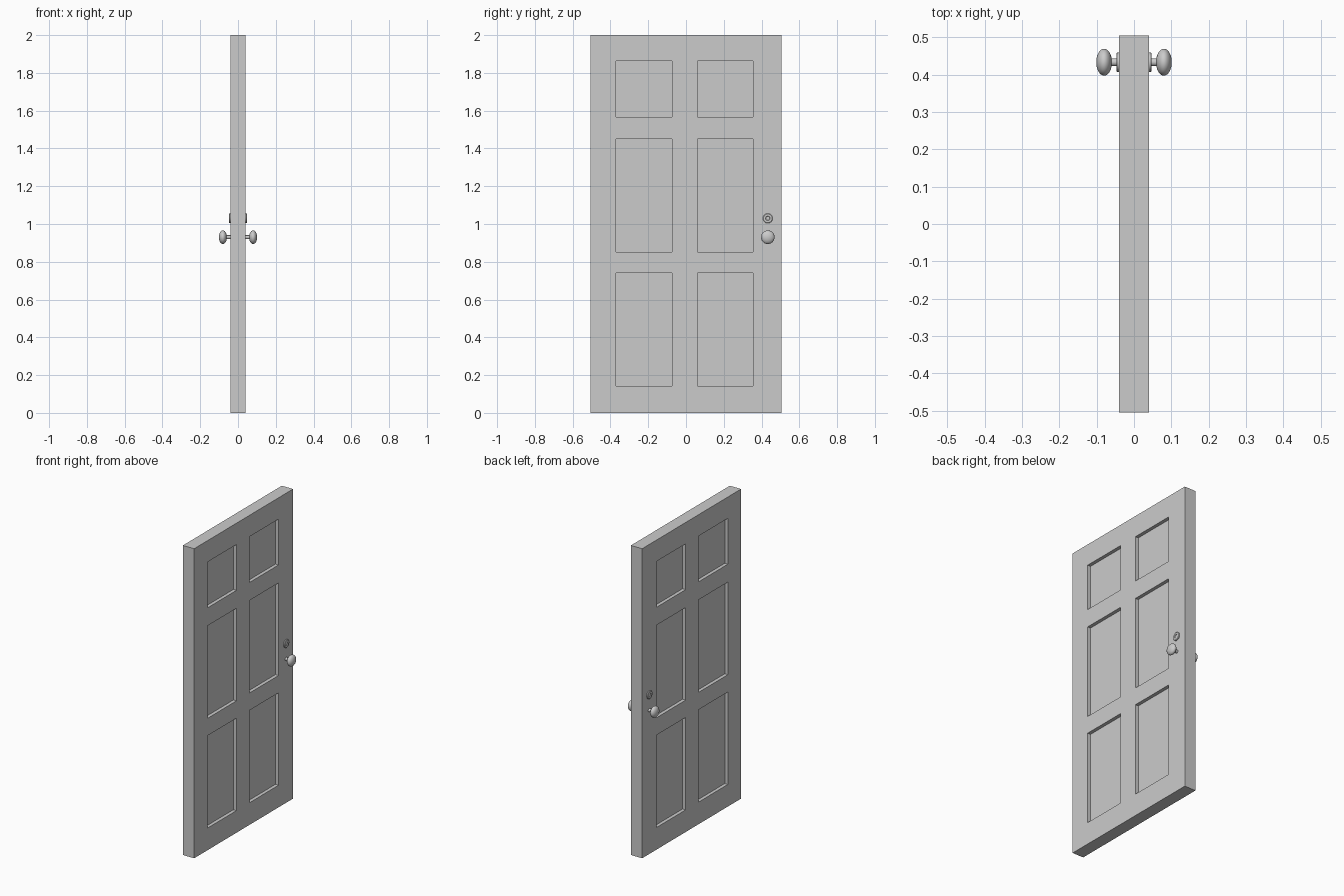
import bpy, bmesh, math
from mathutils import Vector

if "Cube" in bpy.data.objects:
    bpy.data.objects.remove(bpy.data.objects["Cube"])

HALF_T, HALF_W, HEIGHT, RECESS = 0.04, 0.505, 2.0, 0.022
COLS = [(-0.37, -0.073), (0.06, 0.356)]
ROWS = [(0.143, 0.74), (0.852, 1.45), (1.566, 1.862)]


def add_object(name, bm):
    bmesh.ops.recalc_face_normals(bm, faces=bm.faces[:])
    mesh = bpy.data.meshes.new(name)
    bm.to_mesh(mesh)
    bm.free()
    ob = bpy.data.objects.new(name, mesh)
    bpy.context.collection.objects.link(ob)
    return ob


def lathe(name, profile, y, z, side, steps=32):
    """Revolve (x, radius) points about an x-directed axis through y, z."""
    bm = bmesh.new()
    vs = [bm.verts.new((side * x, y + r, z)) for x, r in profile]
    es = [bm.edges.new(p) for p in zip(vs, vs[1:])]
    bmesh.ops.spin(bm, geom=vs + es, cent=(0, y, z), axis=(1, 0, 0),
                   angle=math.tau, steps=steps)
    bmesh.ops.remove_doubles(bm, verts=bm.verts[:], dist=1e-5)
    ob = add_object(name, bm)
    bpy.ops.object.select_all(action='DESELECT')
    ob.select_set(True)
    bpy.context.view_layer.objects.active = ob
    bpy.ops.object.shade_smooth_by_angle(angle=math.radians(35))
    return ob


# Door slab, cut along panel borders
bm = bmesh.new()
bmesh.ops.create_cube(bm, size=1)
for v in bm.verts:
    v.co = Vector((v.co.x * 2 * HALF_T, v.co.y * 2 * HALF_W, (v.co.z + 0.5) * HEIGHT))
cuts = [((0, y, 0), (0, 1, 0)) for c in COLS for y in c]
cuts += [((0, 0, z), (0, 0, 1)) for r in ROWS for z in r]
for co, no in cuts:
    bmesh.ops.bisect_plane(bm, geom=bm.verts[:] + bm.edges[:] + bm.faces[:],
                           plane_co=co, plane_no=no)


# Six sunken panels on each face
def is_panel(f):
    c = f.calc_center_median()
    return (abs(c.x) > HALF_T - 1e-4
            and any(a < c.y < b for a, b in COLS)
            and any(a < c.z < b for a, b in ROWS))


panels = [f for f in bm.faces if is_panel(f)]
for f in bmesh.ops.extrude_discrete_faces(bm, faces=panels)['faces']:
    shift = -math.copysign(RECESS, f.calc_center_median().x)
    for v in f.verts:
        v.co.x += shift
add_object("door_slab", bm)

# Knob with stem, and lock plate, on both sides
CX, RX, RR, STEM = 0.08, 0.021, 0.036, 0.0105
start = math.pi - math.asin(STEM / RR)
knob = [(0.038, STEM)]
for i in range(17):
    a = start * (1 - i / 16)
    knob.append((CX + RX * math.cos(a), RR * math.sin(a)))
lock = [(0.038, 0.026), (0.045, 0.026), (0.0475, 0.023), (0.0475, 0.012),
        (0.044, 0.010), (0.044, 0.0)]
for side, label in ((1, "right"), (-1, "left")):
    lathe("knob_" + label, knob, 0.433, 0.93, side)
    lathe("lock_plate_" + label, lock, 0.433, 1.03, side)
